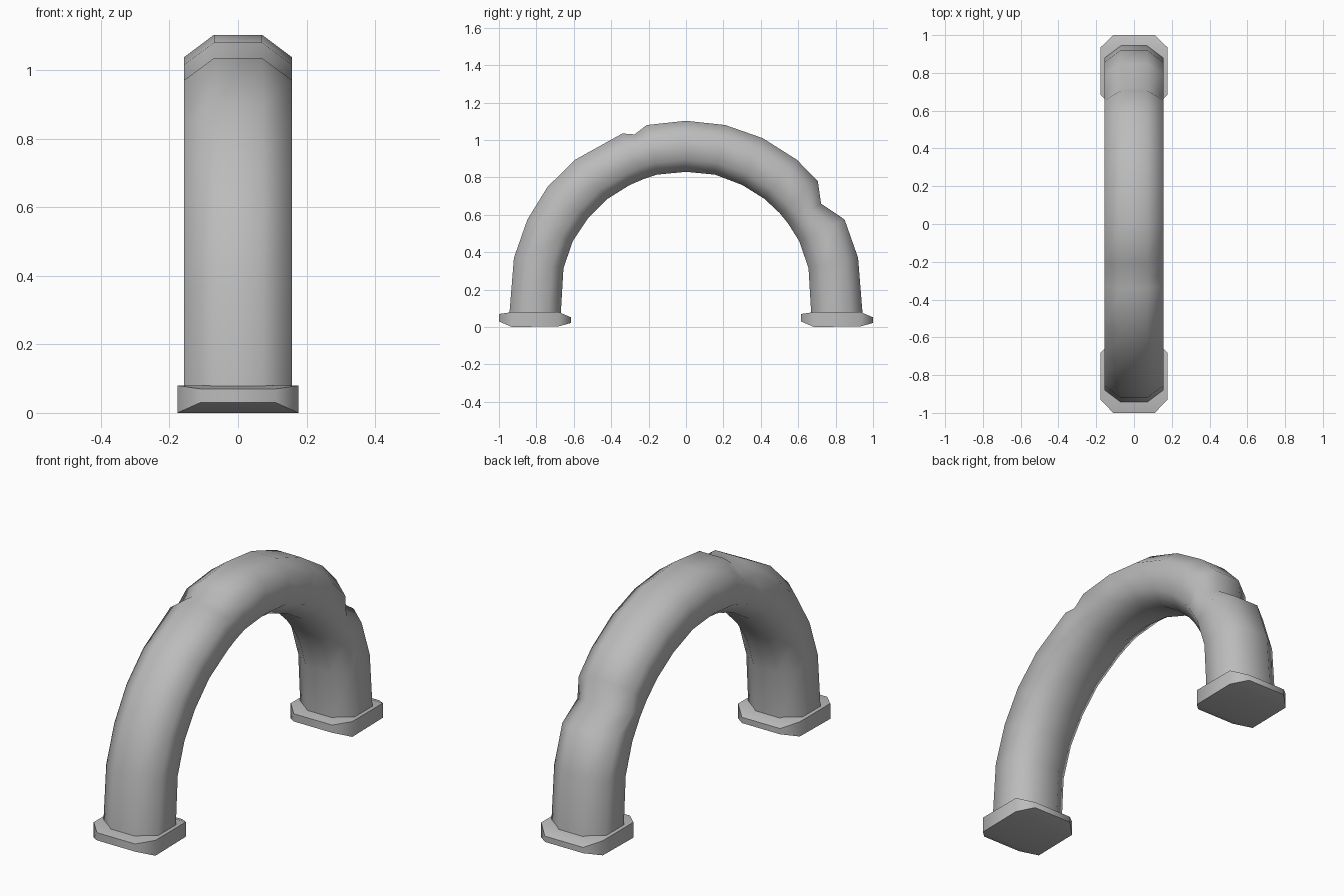
import bpy
import bmesh
from mathutils import Vector

cube = bpy.data.objects.get("Cube")
if cube:
    bpy.data.objects.remove(cube, do_unlink=True)

gray = bpy.data.materials.new("plain gray")
gray.use_nodes = True
gray.diffuse_color = (0.5, 0.5, 0.5, 1)
gray.node_tree.nodes["Principled BSDF"].inputs["Base Color"].default_value = gray.diffuse_color


def loft(name, rings, smooth_angle):
    """Skin a list of equal-sized rings and cap both ends."""
    bm = bmesh.new()
    loops = [[bm.verts.new(p) for p in ring] for ring in rings]
    count = len(loops[0])
    for a, b in zip(loops, loops[1:]):
        for i in range(count):
            j = (i + 1) % count
            bm.faces.new((a[i], a[j], b[j], b[i]))
    bm.faces.new(loops[0])
    bm.faces.new(loops[-1])
    bmesh.ops.recalc_face_normals(bm, faces=bm.faces)
    mesh = bpy.data.meshes.new(name)
    bm.to_mesh(mesh)
    bm.free()
    mesh.materials.append(gray)
    obj = bpy.data.objects.new(name, mesh)
    bpy.context.collection.objects.link(obj)
    bpy.ops.object.select_all(action="DESELECT")
    obj.select_set(True)
    bpy.context.view_layer.objects.active = obj
    bpy.ops.object.shade_smooth_by_angle(angle=smooth_angle)
    return obj


def pipe_ring(outer, inner):
    """Chamfered eight-sided section between an outer and an inner point."""
    o, i = Vector((0, *outer)), Vector((0, *inner))
    inset = (i - o).normalized() * 0.065
    half = [(0.07, o), (0.157, o + inset), (0.157, i - inset), (0.07, i)]
    right = [Vector((x, p.y, p.z)) for x, p in half]
    left = [Vector((-x, p.y, p.z)) for x, p in reversed(half)]
    return right + left


# Arch stations as (y, z) pairs: outer point, inner point
leg = [((0.945, 0.06), (0.67, 0.06)),
       ((0.92, 0.37), (0.655, 0.315)),
       ((0.848, 0.575), (0.605, 0.46))]
knee = [((0.74, 0.75), (0.525, 0.58))]
shoulder = [((0.592, 0.895), (0.42, 0.685))]
haunch = [((0.41, 1.01), (0.30, 0.76))]
crown = [((0.21, 1.08), (0.155, 0.815))]
top = [((0, 1.103), (0, 0.83))]

# Dented joints: a lip followed by a trough
front_dent = [((-0.34, 1.035), (-0.30, 0.76)), ((-0.275, 1.03), (-0.23, 0.79))]
back_dent = [((0.705, 0.78), (0.50, 0.61)), ((0.722, 0.66), (0.545, 0.555))]


def mirror(stations):
    return [tuple((-y, z) for y, z in pair) for pair in stations]


front = mirror(leg + knee + shoulder) + front_dent + mirror(crown)
back = crown + haunch + shoulder + back_dent + leg[::-1]
loft("arched_pipe", [pipe_ring(*s) for s in front + top + back], 1.05)

# Foot flanges: y, half width, bottom z, top z
profile = [(-1.0, 0.11, 0.03, 0.07), (-0.93, 0.177, 0, 0.08),
           (-0.68, 0.177, 0.004, 0.08), (-0.615, 0.11, 0.022, 0.052)]
for name, shift in (("front_flange", 0), ("back_flange", 1.615)):
    rings = [[(-w, y + shift, lo), (w, y + shift, lo),
              (w, y + shift, hi), (-w, y + shift, hi)]
             for y, w, lo, hi in profile]
    loft(name, rings, 0.9)
